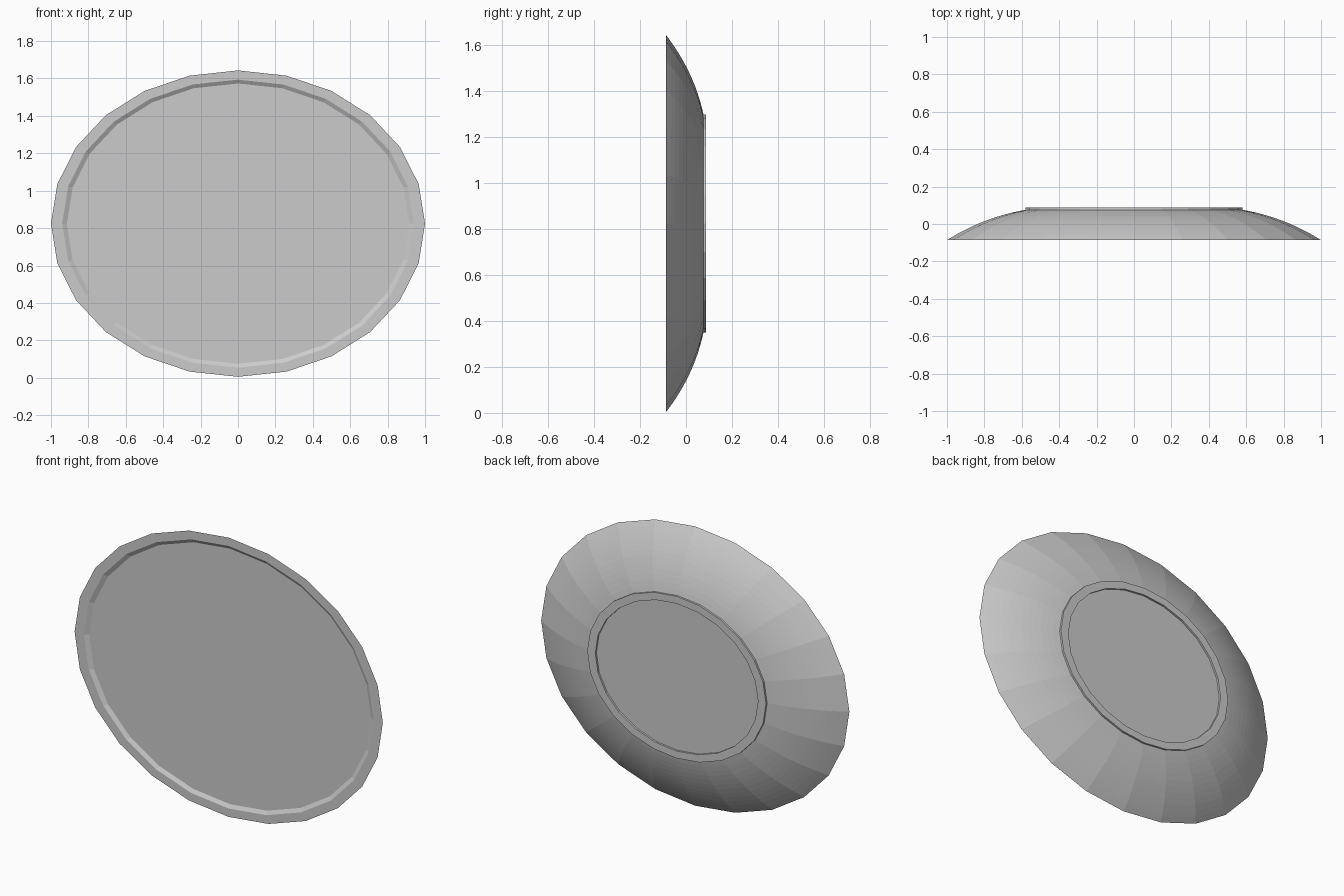
import bpy, bmesh, math

if "Cube" in bpy.data.objects:
    bpy.data.objects.remove(bpy.data.objects["Cube"])

SIDES = 24
RX, RZ, CZ = 1.0, 0.819, 0.824


def oval_lathe(name, profile):
    """Sweep (radius, y) points round the y axis as an ellipse, capping both ends."""
    bm = bmesh.new()
    rings = []
    for r, y in profile:
        rings.append([bm.verts.new((r * RX * math.cos(2 * math.pi * i / SIDES), y,
                                    CZ + r * RZ * math.sin(2 * math.pi * i / SIDES)))
                      for i in range(SIDES)])
    for a, b in zip(rings, rings[1:]):
        for i in range(SIDES):
            j = (i + 1) % SIDES
            bm.faces.new((a[i], a[j], b[j], b[i]))
    bm.faces.new(rings[0])
    bm.faces.new(rings[-1])
    bmesh.ops.recalc_face_normals(bm, faces=bm.faces)
    me = bpy.data.meshes.new(name)
    bm.to_mesh(me)
    bm.free()
    ob = bpy.data.objects.new(name, me)
    bpy.context.collection.objects.link(ob)
    return ob


# Bowed outer wall from the front rim to the foot
R0, Y0, R1, Y1, BULGE = 1.0, -0.086, 0.58, 0.076, 0.022
length = math.hypot(R1 - R0, Y1 - Y0)
nr, ny = (Y1 - Y0) / length, (R0 - R1) / length
wall = []
STEPS = 12
for k in range(STEPS + 1):
    t = k / STEPS
    b = BULGE * 4 * t * (1 - t)
    wall.append((R0 + (R1 - R0) * t + nr * b, Y0 + (Y1 - Y0) * t + ny * b))

# Recessed front panel, flat rim, bowed wall, raised foot ring, recessed back panel
front = [(0.915, -0.073), (0.94, -0.086)]
foot = [(0.58, 0.087), (0.528, 0.087), (0.528, 0.076)]
oval_lathe("oval_dish", front + wall + foot)
